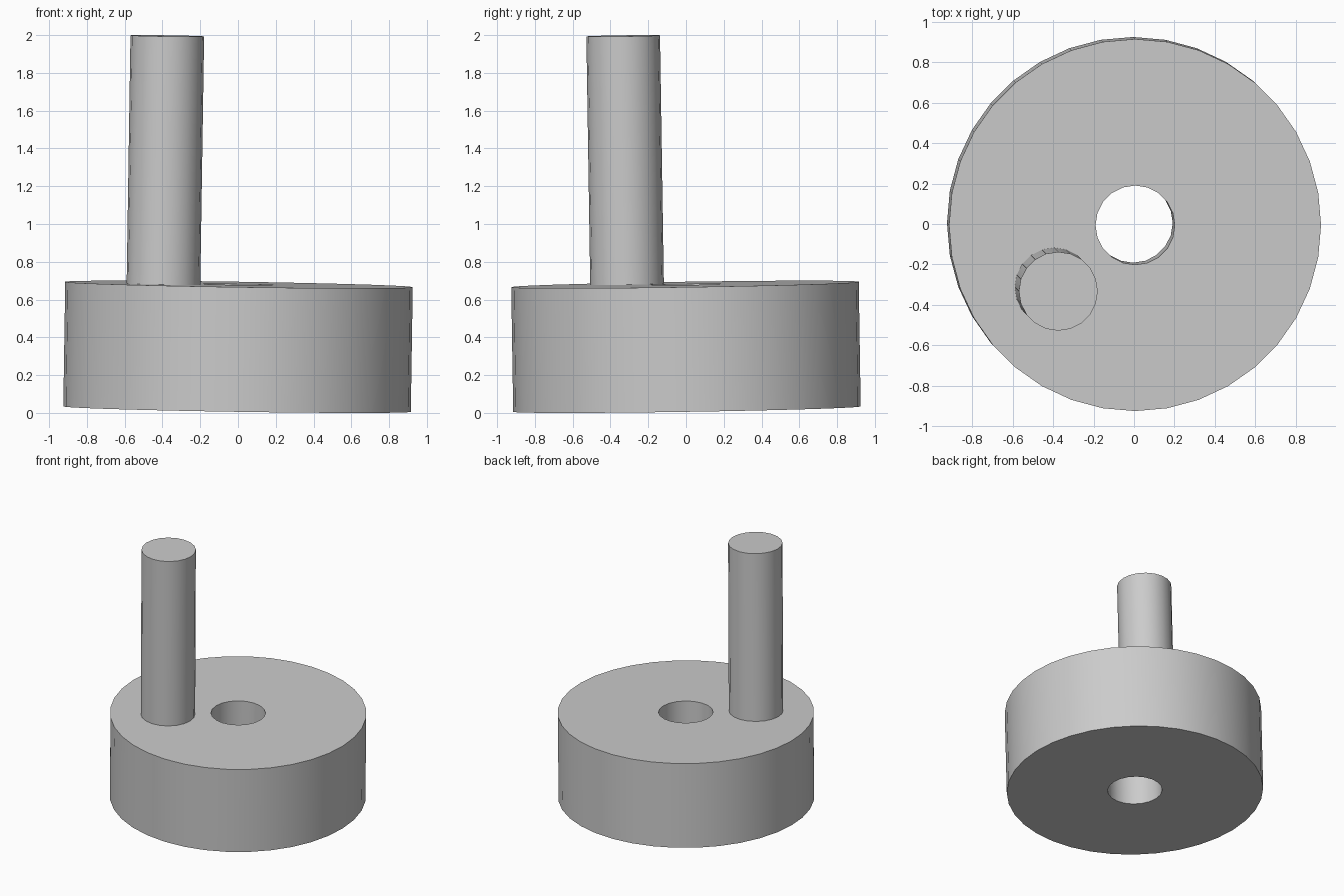
import bpy
import math
from mathutils import Vector

cube = bpy.data.objects.get("Cube")
if cube:
    bpy.data.objects.remove(cube, do_unlink=True)

# One plain grey for every part
grey = bpy.data.materials.new("light grey")
grey.use_nodes = True
colour = (0.6, 0.6, 0.6, 1)
grey.diffuse_color = colour
grey.node_tree.nodes["Principled BSDF"].inputs["Base Color"].default_value = colour

# The whole piece leans very slightly
AXIS = Vector((0.0155, -0.0155, 1))
TILT = Vector((0, 0, 1)).rotation_difference(AXIS)


def rod(name, x, y, z_low, z_high, radius, sides):
    """Cylinder along the leaning axis; x, y give the axis position at z_low."""
    low = Vector((x, y, z_low))
    step = AXIS * (z_high - z_low)
    bpy.ops.mesh.primitive_cylinder_add(
        vertices=sides, radius=radius, depth=step.length, location=low + step / 2)
    ob = bpy.context.object
    ob.name = name
    ob.rotation_euler = TILT.to_euler()
    ob.data.materials.append(grey)
    return ob


def smooth(ob):
    bpy.ops.object.select_all(action="DESELECT")
    ob.select_set(True)
    bpy.context.view_layer.objects.active = ob
    bpy.ops.object.shade_smooth_by_angle(angle=math.radians(35))


# Thick round base with a bore through its centre
base = rod("round_base", -0.005, 0.005, 0.02, 0.68, 0.92, 36)
bore = rod("bore_cutter", -0.008, 0.008, -0.2, 0.9, 0.196, 20)
cut = base.modifiers.new("bore", "BOOLEAN")
cut.operation = "DIFFERENCE"
cut.solver = "EXACT"
cut.object = bore
bpy.context.view_layer.objects.active = base
bpy.ops.object.modifier_apply(modifier=cut.name)
bpy.data.objects.remove(bore, do_unlink=True)
smooth(base)

# Upright off-centre pin, sunk a little into the base
pin = rod("upright_pin", -0.396, -0.311, 0.6, 1.996, 0.195, 20)
smooth(pin)
